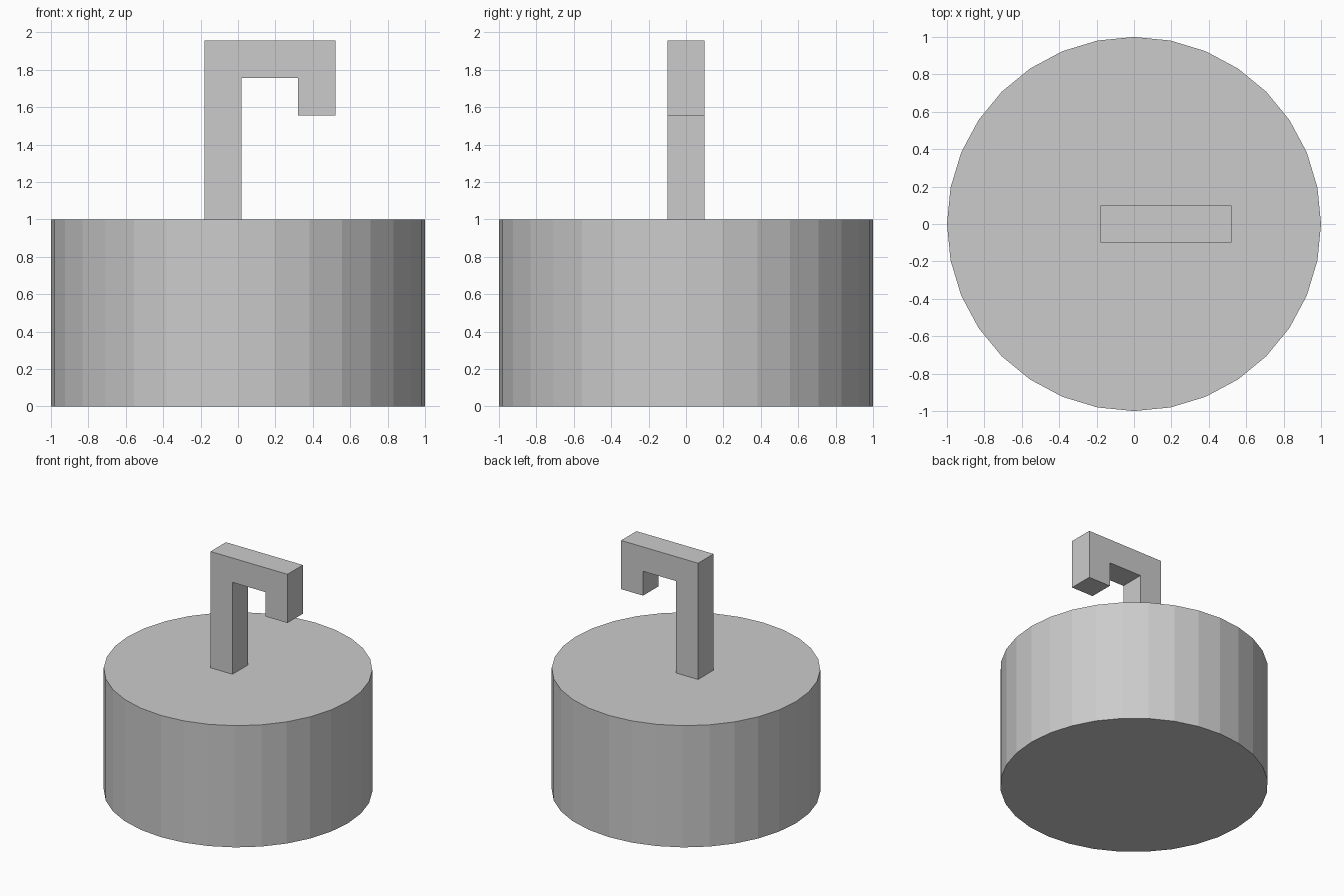
import bpy
import bmesh

if "Cube" in bpy.data.objects:
    bpy.data.objects.remove(bpy.data.objects["Cube"])

# Round base: 32-sided flat-shaded drum
bpy.ops.mesh.primitive_cylinder_add(vertices=32, radius=1.0, depth=1.0, location=(0, 0, 0.5))
bpy.context.object.name = "round_base"

# Hook: square-section profile in the xz plane, extruded along y
HALF_DEPTH = 0.1
profile = [(-0.18, 1.0), (0.02, 1.0), (0.02, 1.755), (0.32, 1.755),
           (0.32, 1.555), (0.52, 1.555), (0.52, 1.955), (-0.18, 1.955)]

bm = bmesh.new()
face = bm.faces.new([bm.verts.new((x, -HALF_DEPTH, z)) for x, z in profile])
result = bmesh.ops.extrude_face_region(bm, geom=[face], use_keep_orig=True)
moved = [v for v in result["geom"] if isinstance(v, bmesh.types.BMVert)]
bmesh.ops.translate(bm, verts=moved, vec=(0, 2 * HALF_DEPTH, 0))
bmesh.ops.recalc_face_normals(bm, faces=bm.faces)
mesh = bpy.data.meshes.new("hook")
bm.to_mesh(mesh)
bm.free()
bpy.context.collection.objects.link(bpy.data.objects.new("hook", mesh))
